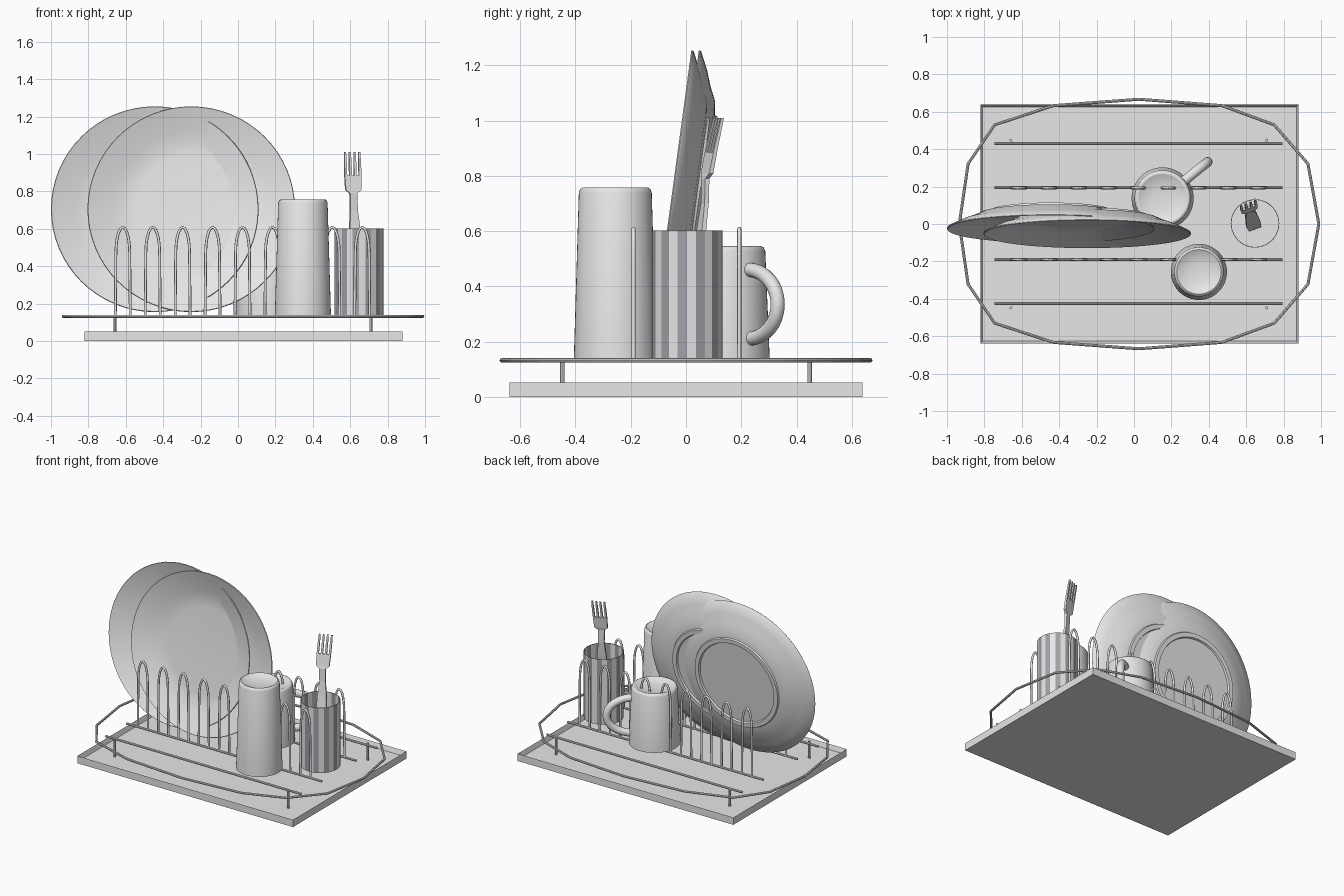
import bpy, bmesh, math
from mathutils import Matrix, Vector

if "Cube" in bpy.data.objects:
    bpy.data.objects.remove(bpy.data.objects["Cube"])


def material(name, c):
    m = bpy.data.materials.new(name)
    m.diffuse_color = (*c, 1)
    m.use_nodes = True
    m.node_tree.nodes["Principled BSDF"].inputs["Base Color"].default_value = m.diffuse_color
    return m


GREY = material("light_grey", (0.8, 0.8, 0.8))
STRIPE = material("dark_grey_stripe", (0.36, 0.36, 0.39))


def add(name, bm, smooth=None, mats=(GREY,)):
    bmesh.ops.recalc_face_normals(bm, faces=bm.faces)
    me = bpy.data.meshes.new(name)
    bm.to_mesh(me)
    bm.free()
    for m in mats:
        me.materials.append(m)
    ob = bpy.data.objects.new(name, me)
    bpy.context.collection.objects.link(ob)
    if smooth:
        bpy.ops.object.select_all(action='DESELECT')
        ob.select_set(True)
        bpy.context.view_layer.objects.active = ob
        bpy.ops.object.shade_smooth_by_angle(angle=math.radians(smooth))
    return ob


def revolve(bm, profile, n):
    """Spin a closed or axis-to-axis (r, z) profile around z."""
    rings = []
    for r, z in profile:
        if r == 0:
            rings.append([bm.verts.new((0, 0, z))] * n)
        else:
            rings.append([bm.verts.new((r * math.cos(2 * math.pi * i / n),
                                        r * math.sin(2 * math.pi * i / n), z)) for i in range(n)])
    for a, b in zip(rings, rings[1:]):
        for i in range(n):
            j = (i + 1) % n
            vs = list(dict.fromkeys((a[i], a[j], b[j], b[i])))
            if len(vs) > 2:
                bm.faces.new(vs)


def tube(bm, pts, r, n=8, closed=False):
    """Sweep a round section along a planar path."""
    pts = [Vector(p) for p in pts]
    m = len(pts)
    tans = []
    for i in range(m):
        a = pts[i - 1] if (i or closed) else pts[0]
        b = pts[(i + 1) % m] if (i < m - 1 or closed) else pts[-1]
        tans.append((b - a).normalized())
    nrm = Vector((0, 0, 1))
    for t in tans:                       # plane normal of the path
        c = tans[0].cross(t)
        if c.length > 0.1:
            nrm = c.normalized()
            break
    else:
        nrm = tans[0].orthogonal().normalized()
    rings = []
    for p, t in zip(pts, tans):
        s = nrm.cross(t).normalized()
        rings.append([bm.verts.new(p + r * (math.cos(2 * math.pi * k / n) * nrm +
                                            math.sin(2 * math.pi * k / n) * s)) for k in range(n)])
    for i in range(m if closed else m - 1):
        a, b = rings[i], rings[(i + 1) % m]
        for k in range(n):
            j = (k + 1) % n
            bm.faces.new((a[k], a[j], b[j], b[k]))
    if not closed:
        bm.faces.new(rings[0])
        bm.faces.new(rings[-1])


def strip(bm, pts, yaw):
    """Loft rectangles (x, y, z, width, thickness), turned by yaw."""
    u = Vector((math.cos(yaw), math.sin(yaw), 0))
    v = Vector((-math.sin(yaw), math.cos(yaw), 0))
    rings = []
    for x, y, z, w, t in pts:
        c = Vector((x, y, z))
        rings.append([bm.verts.new(c + u * w / 2 * a + v * t / 2 * b)
                      for a, b in ((-1, -1), (1, -1), (1, 1), (-1, 1))])
    for a, b in zip(rings, rings[1:]):
        for k in range(4):
            j = (k + 1) % 4
            bm.faces.new((a[k], a[j], b[j], b[k]))
    bm.faces.new(rings[0])
    bm.faces.new(rings[-1])


# drip tray with a thin raised rim
bm = bmesh.new()
bmesh.ops.create_cube(bm, size=1, matrix=Matrix.Translation((0.03, 0, 0.026)) @
                      Matrix.Diagonal((1.7, 1.276, 0.052, 1)))
bm.faces.ensure_lookup_table()
top = max(bm.faces, key=lambda f: f.calc_center_median().z)
bmesh.ops.inset_region(bm, faces=[top], thickness=0.016)
bmesh.ops.translate(bm, verts=top.verts, vec=(0, 0, -0.034))
add("drip_tray", bm)

# outer wire loop of the rack
half = [(0.988, 0), (0.93, 0.322), (0.75, 0.53), (0.47, 0.633), (0.025, 0.667),
        (-0.43, 0.633), (-0.745, 0.53), (-0.887, 0.322), (-0.934, 0)]
loop = half + [(x, -y) for x, y in reversed(half[1:-1])]
bm = bmesh.new()
tube(bm, [(x, y, 0.132) for x, y in loop], 0.008, closed=True)
add("rack_outer_wire", bm, 40)

# long base wires and feet
bm = bmesh.new()
for y in (-0.425, -0.19, 0.195, 0.43):
    tube(bm, [(-0.745, y, 0.132), (0.795, y, 0.132)], 0.008)
add("rack_long_wires", bm, 40)
bm = bmesh.new()
for x in (-0.658, 0.71):
    for y in (-0.448, 0.448):
        tube(bm, [(x, y, 0.018), (x, y, 0.14)], 0.008)
add("rack_feet", bm, 40)

# two rows of arched plate holders
for name, y in (("front_plate_prongs", -0.19), ("back_plate_prongs", 0.193)):
    bm = bmesh.new()
    for i in range(9):
        cx = -0.616 + 0.16 * i
        arch = [(cx + 0.037 * math.cos(math.pi * k / 10), y,
                 0.47 + 0.138 * math.sin(math.pi * k / 10)) for k in range(11)]
        tube(bm, [(cx + 0.04, y, 0.132)] + arch + [(cx - 0.04, y, 0.132)], 0.0075)
    add(name, bm, 50)

# two overlapping plates leaning back
plate = [(0, 0.075), (0.3, 0.075), (0.36, 0.07), (0.42, 0.05), (0.486, 0.027), (0.552, 0),
         (0.555, 0.004), (0.552, 0.009), (0.486, 0.04), (0.43, 0.06), (0.38, 0.083),
         (0.33, 0.09), (0.325, 0.1), (0.295, 0.1), (0.29, 0.088), (0, 0.088)]
for name, x, y in (("front_plate", -0.25, -0.055), ("rear_plate", -0.445, -0.028)):
    bm = bmesh.new()
    revolve(bm, plate, 64)
    bm.transform(Matrix.Translation((x, y, 0.705)) @
                 Matrix.Rotation(-math.radians(97.7), 4, 'X'))
    add(name, bm, 35)


def upturned(r0, r1, z0, z1):
    """Upside-down vessel: open below, dished base on top."""
    return [(0, z1 - 0.024), (r1 * 0.4, z1 - 0.022), (r1 * 0.7, z1 - 0.014), (r1 * 0.85, z1 - 0.003),
            (r1 * 0.9, z1), (r1 * 0.96, z1 - 0.004), (r1, z1 - 0.018), (r0, z0),
            (r0 - 0.012, z0), (r1 - 0.014, z1 - 0.05), (0, z1 - 0.05)]


# upside-down tumbler
bm = bmesh.new()
revolve(bm, upturned(0.15, 0.132, 0.138, 0.757), 48)
bm.transform(Matrix.Translation((0.347, -0.256, 0)))
add("tumbler", bm, 50)

# upside-down mug and its handle
MX, MY = 0.153, 0.137
bm = bmesh.new()
revolve(bm, upturned(0.166, 0.15, 0.138, 0.545), 48)
bm.transform(Matrix.Translation((MX, MY, 0)))
add("mug", bm, 50)
bm = bmesh.new()
ang = math.radians(39)
path = []
for k in range(17):
    a = math.pi * (k / 16 - 0.5)
    d = 0.14 + 0.17 * math.cos(a)
    path.append((MX + d * math.cos(ang), MY + d * math.sin(ang), 0.335 + 0.125 * math.sin(a)))
tube(bm, path, 0.026, 14)
add("mug_handle", bm, 50)

# cutlery cup with alternating vertical stripes
bm = bmesh.new()
revolve(bm, [(0, 0.138), (0.13, 0.138), (0.13, 0.602), (0.126, 0.602), (0.126, 0.143), (0, 0.143)], 24)
for f in bm.faces:
    c = f.calc_center_median()
    if 0.2 < c.z < 0.6:
        f.material_index = int((math.atan2(c.y, c.x) % (2 * math.pi)) / (2 * math.pi) * 24) % 2
bm.transform(Matrix.Translation((0.647, 0.003, 0)))
add("cutlery_cup", bm, None, (GREY, STRIPE))

# fork standing in the cup
YAW = math.radians(20)
bm = bmesh.new()
strip(bm, [(0.645, -0.02, 0.16, 0.07, 0.016), (0.638, 0.0, 0.28, 0.08, 0.016),
           (0.624, 0.055, 0.6, 0.06, 0.016), (0.619, 0.068, 0.7, 0.04, 0.016),
           (0.617, 0.07, 0.79, 0.042, 0.016), (0.616, 0.076, 0.808, 0.088, 0.016),
           (0.614, 0.09, 0.885, 0.094, 0.014)], YAW)
for i in range(4):
    o = (i - 1.5) * 0.027
    dx, dy = o * math.cos(YAW), o * math.sin(YAW)
    strip(bm, [(0.614 + dx, 0.089 + dy, 0.88, 0.013, 0.014),
               (0.612 + dx, 0.104 + dy, 0.95, 0.013, 0.012),
               (0.610 + dx, 0.117 + dy, 1.01, 0.01, 0.01)], YAW)
add("fork", bm)
